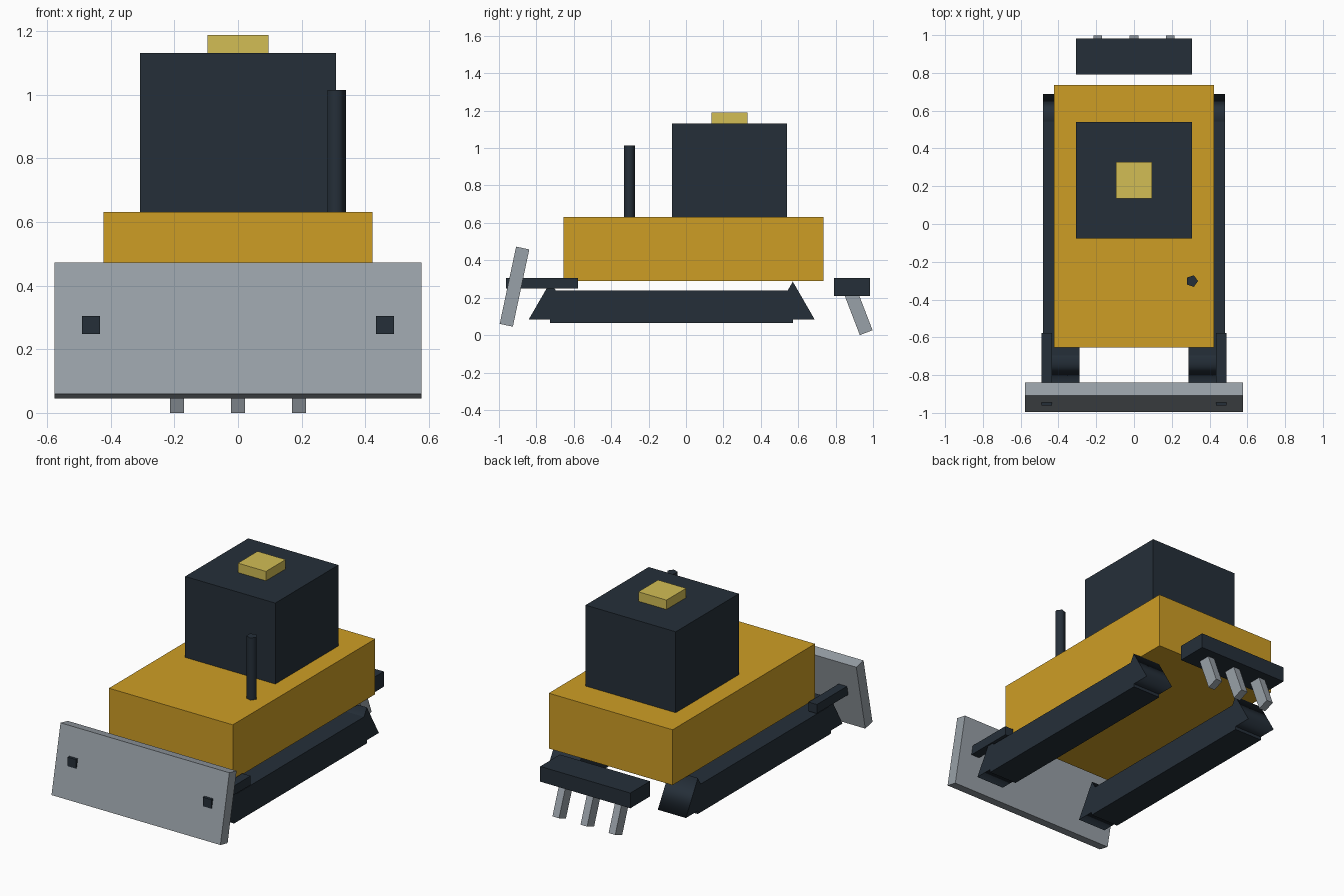
import bpy, bmesh, math
from mathutils import Matrix, Vector

if "Cube" in bpy.data.objects:
    bpy.data.objects.remove(bpy.data.objects["Cube"], do_unlink=True)


def material(name, rgb):
    lin = [(c / 255 / 12.92) if c < 11 else ((c / 255 + 0.055) / 1.055) ** 2.4 for c in rgb]
    m = bpy.data.materials.new(name)
    m.use_nodes = True
    m.diffuse_color = (*lin, 1)
    m.node_tree.nodes["Principled BSDF"].inputs["Base Color"].default_value = (*lin, 1)
    return m


YELLOW = material("machine yellow", (206, 158, 37))
DARK = material("dark slate", (37, 47, 57))
STEEL = material("steel grey", (153, 161, 168))
LAMP = material("pale lamp yellow", (210, 189, 85))


def finish(bm, name, mat):
    bmesh.ops.recalc_face_normals(bm, faces=bm.faces)
    mesh = bpy.data.meshes.new(name)
    bm.to_mesh(mesh)
    bm.free()
    mesh.materials.append(mat)
    obj = bpy.data.objects.new(name, mesh)
    bpy.context.scene.collection.objects.link(obj)
    return obj


def box(name, center, size, mat, tilt=0):
    """Box tilted about the x axis by some degrees."""
    bm = bmesh.new()
    place = Matrix.Translation(center) @ Matrix.Rotation(math.radians(tilt), 4, 'X')
    bmesh.ops.create_cube(bm, size=1, matrix=place @ Matrix.Diagonal((*size, 1)))
    return finish(bm, name, mat)


def prism(name, center, sides, radius, length, axis, start, mat):
    """Few-sided cylinder along x or z, smooth around its side, flat caps."""
    bm = bmesh.new()
    rings = []
    for end in (-length / 2, length / 2):
        ring = []
        for i in range(sides):
            a = math.radians(start) + math.tau * i / sides
            u, v = radius * math.cos(a), radius * math.sin(a)
            offset = (end, u, v) if axis == 'X' else (u, v, end)
            ring.append(bm.verts.new(Vector(center) + Vector(offset)))
        bm.faces.new(ring)
        rings.append(ring)
    low, high = rings
    for i in range(sides):
        j = (i + 1) % sides
        bm.faces.new((low[i], low[j], high[j], high[i])).smooth = True
    return finish(bm, name, mat)


# Body, cab, roof lamp and exhaust
box("body", (0, 0.04, 0.46), (0.846, 1.39, 0.342), YELLOW)
box("cab", (0, 0.232, 0.881), (0.616, 0.616, 0.5), DARK)
box("roof_lamp", (0, 0.232, 1.16), (0.192, 0.192, 0.058), LAMP)
prism("exhaust_pipe", (0.307, -0.302, 0.822), 5, 0.032, 0.386, 'Z', 0, DARK)

# Tracks with three-sided end wheels, and blade arms on both sides
for side, s in (("left", 1), ("right", -1)):
    x = s * 0.385
    box(f"{side}_track", (x, -0.077, 0.151), (0.192, 1.298, 0.174), DARK)
    for end, y in (("front", -0.724), ("rear", 0.571)):
        prism(f"{side}_{end}_wheel", (x, y, 0.151), 3, 0.135, 0.192, 'X', 90, DARK)
    box(f"{side}_blade_arm", (s * 0.462, -0.769, 0.276), (0.057, 0.385, 0.056), DARK)

# Front blade
box("blade", (0, -0.917, 0.259), (1.154, 0.072, 0.422), STEEL, -12)

# Rear ripper bar and teeth
box("ripper_bar", (0, 0.887, 0.257), (0.616, 0.192, 0.094), DARK)
for side, x in (("right", -0.192), ("middle", 0), ("left", 0.192)):
    box(f"{side}_ripper_tooth", (x, 0.915, 0.139), (0.045, 0.073, 0.27), STEEL, 21)
